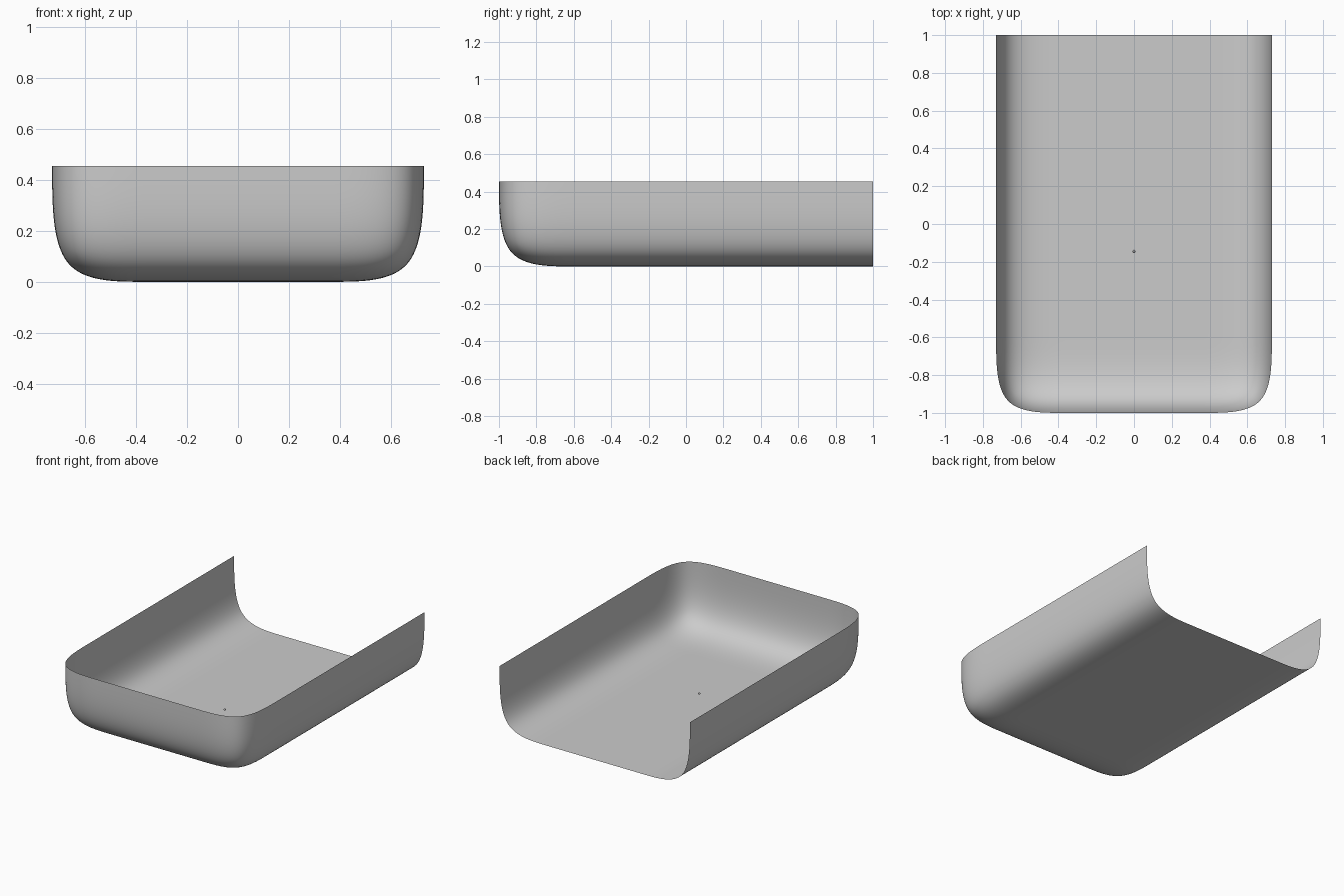
import bpy, bmesh

if "Cube" in bpy.data.objects:
    bpy.data.objects.remove(bpy.data.objects["Cube"])

HALF_W, HALF_L, HEIGHT = 0.73, 1.0, 0.455


def add_object(name, bm):
    mesh = bpy.data.meshes.new(name)
    for f in bm.faces:
        f.smooth = True
    bm.to_mesh(mesh)
    bm.free()
    obj = bpy.data.objects.new(name, mesh)
    bpy.context.collection.objects.link(obj)
    return obj


# Open tray: floor grid with three rims extruded upward, back end left open
bm = bmesh.new()
bmesh.ops.create_grid(bm, x_segments=4, y_segments=5, size=1.0)
for v in bm.verts:
    v.co.x *= HALF_W
    v.co.y *= HALF_L
rim = [e for e in bm.edges if e.is_boundary
       and not all(v.co.y > HALF_L - 0.01 for v in e.verts)]
walls = bmesh.ops.extrude_edge_only(bm, edges=rim)["geom"]
bmesh.ops.translate(bm, vec=(0, 0, HEIGHT),
                    verts=[g for g in walls if isinstance(g, bmesh.types.BMVert)])
bmesh.ops.recalc_face_normals(bm, faces=bm.faces)
tray = add_object("tray_shell", bm)
sub = tray.modifiers.new("rounding", 'SUBSURF')
sub.levels = sub.render_levels = 4
sub.boundary_smooth = 'PRESERVE_CORNERS'

# Tiny bead just above the floor
bm = bmesh.new()
bmesh.ops.create_uvsphere(bm, u_segments=12, v_segments=8, radius=0.007)
bead = add_object("floor_bead", bm)
bead.location = (0, -0.145, 0.022)
